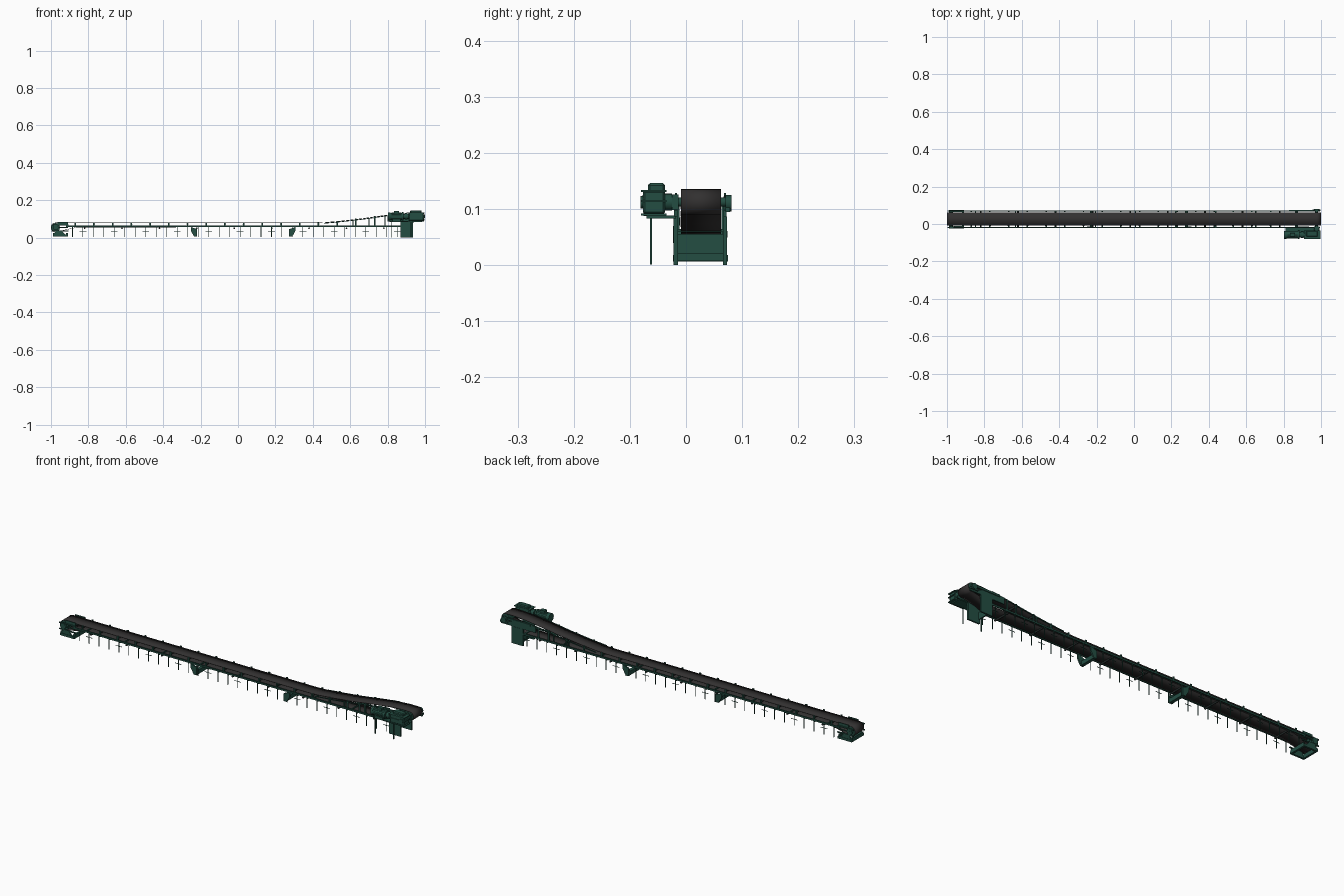
import bpy, bmesh, math
from mathutils import Vector

if "Cube" in bpy.data.objects:
    bpy.data.objects.remove(bpy.data.objects["Cube"])

def mat(name, c):
    m = bpy.data.materials.new(name)
    m.diffuse_color = (*c, 1)
    m.use_nodes = True
    m.node_tree.nodes["Principled BSDF"].inputs["Base Color"].default_value = m.diffuse_color
    return m
GREEN = mat("dark green paint", (0.017, 0.075, 0.055))
RUBBER = mat("belt rubber", (0.032, 0.030, 0.030))
STEEL = mat("dark steel", (0.02, 0.028, 0.027))

YC = 0.0265                       # conveyor centre line
SIDES = (-0.018, 0.0695)          # side frames

def finish(name, bm, m, smooth=False):
    bmesh.ops.recalc_face_normals(bm, faces=bm.faces)
    me = bpy.data.meshes.new(name)
    bm.to_mesh(me)
    bm.free()
    me.materials.append(m)
    o = bpy.data.objects.new(name, me)
    bpy.context.collection.objects.link(o)
    if smooth:
        bpy.context.view_layer.objects.active = o
        o.select_set(True)
        bpy.ops.object.shade_smooth_by_angle(angle=math.radians(35))
        o.select_set(False)
    return o

def add_box(bm, x0, x1, y0, y1, z0, z1):
    vs = bmesh.ops.create_cube(bm, size=1)["verts"]
    for v in vs:
        v.co = Vector(((x0 + x1) / 2 + v.co.x * (x1 - x0),
                       (y0 + y1) / 2 + v.co.y * (y1 - y0),
                       (z0 + z1) / 2 + v.co.z * (z1 - z0)))

def boxes(name, items, m=GREEN):
    bm = bmesh.new()
    for b in items:
        add_box(bm, *b)
    return finish(name, bm, m)

def add_rod(bm, a, b, r, n=20):
    a, b = Vector(a), Vector(b)
    d = b - a
    vs = bmesh.ops.create_cone(bm, cap_ends=True, segments=n, radius1=r, radius2=r,
                               depth=d.length)["verts"]
    q = d.to_track_quat('Z', 'Y')
    for v in vs:
        v.co = q @ v.co + (a + b) / 2

def rods(name, items, m=GREEN, n=20):
    bm = bmesh.new()
    for a, b, r in items:
        add_rod(bm, a, b, r, n)
    return finish(name, bm, m, True)

def plate(name, pts, ys, t, m=GREEN):
    """XZ outline extruded along y, repeated at each y"""
    bm = bmesh.new()
    for y in ys:
        f = bm.faces.new([bm.verts.new((x, y - t / 2, z)) for x, z in pts])
        g = bmesh.ops.extrude_face_region(bm, geom=[f])["geom"]
        for v in g:
            if isinstance(v, bmesh.types.BMVert):
                v.co.y += t
    return finish(name, bm, m)

# ---- belt loop: carrying run, head wrap, return run, tail wrap
TOP = [(-0.975, 0.079), (0.40, 0.079), (0.46, 0.081), (0.55, 0.089), (0.66, 0.1015),
       (0.79, 0.120), (0.87, 0.130), (0.93, 0.134), (0.977, 0.134)]
def ztop(x):
    for (x0, z0), (x1, z1) in zip(TOP, TOP[1:]):
        if x <= x1:
            return z0 + (z1 - z0) * (x - x0) / (x1 - x0)
    return TOP[-1][1]

HEAD, HR = (0.977, 0.112), 0.022
TAIL, TR = (-0.975, 0.0545), 0.0245
def arc(c, r, a0, a1, n=14):
    return [(c[0] + r * math.cos(math.radians(a0 + (a1 - a0) * i / n)),
             c[1] + r * math.sin(math.radians(a0 + (a1 - a0) * i / n))) for i in range(n + 1)]
loop = TOP[1:-1] + arc(HEAD, HR, 90, -100) + [(0.90, 0.075), (0.86, 0.058), (-0.86, 0.056)] \
    + arc(TAIL, TR, 285, 90)
bm = bmesh.new()
rows = [[bm.verts.new((x, y, z)) for y in (YC - 0.0355, YC + 0.0355)] for x, z in loop]
for i, a in enumerate(rows):
    b = rows[(i + 1) % len(rows)]
    bm.faces.new((a[0], a[1], b[1], b[0]))
belt = finish("conveyor_belt", bm, RUBBER, True)
s = belt.modifiers.new("thickness", 'SOLIDIFY')
s.thickness, s.offset = 0.002, 0

# ---- drums with shafts
rods("head_drum", [((HEAD[0], YC - 0.034, HEAD[1]), (HEAD[0], YC + 0.034, HEAD[1]), 0.0205),
                   ((HEAD[0], -0.04, HEAD[1]), (HEAD[0], 0.081, HEAD[1]), 0.008)], GREEN, 32)
rods("tail_drum", [((TAIL[0], YC - 0.034, TAIL[1]), (TAIL[0], YC + 0.034, TAIL[1]), 0.023),
                   ((TAIL[0], -0.023, TAIL[1]), (TAIL[0], 0.074, TAIL[1]), 0.006)], GREEN, 32)

# ---- long side stringers and cross ties
boxes("stringers", [(-0.92, 0.88, y - 0.003, y + 0.003, 0.057, 0.065) for y in SIDES])
boxes("cross_ties", [(-0.85 + i * 0.214, -0.844 + i * 0.214, *SIDES, 0.059, 0.064) for i in range(9)])

# ---- thin ground legs with tie bars
legx = [-0.885 + 0.056 * i for i in range(32)]
boxes("ground_legs", [(x - 0.0015, x + 0.0015, y - 0.0015, y + 0.0015, 0.003, 0.06)
                      for x in legx for y in SIDES])
boxes("leg_tie_bars", [(x - 0.018, x + 0.018, y - 0.001, y + 0.001, 0.034, 0.036)
                       for x in legx[1::3] for y in SIDES])

# ---- idler stations: roller plus end brackets
idx = [-0.87 + 0.1 * i for i in range(17)]
rods("carrying_rollers", [((x, YC - 0.036, ztop(x) - 0.0065), (x, YC + 0.036, ztop(x) - 0.0065), 0.005)
                          for x in idx], STEEL, 12)
boxes("idler_brackets", [(x - 0.004, x + 0.004, y - 0.003, y + 0.003, 0.064, ztop(x) + 0.003)
                         for x in idx for y in (-0.0145, 0.0665)])
rods("return_rollers", [((x + 0.05, SIDES[0], 0.0505), (x + 0.05, SIDES[1], 0.0505), 0.0045)
                        for x in idx[::2]], STEEL, 12)

# ---- incline posts and sloped rails
boxes("incline_posts", [(x - 0.003, x + 0.003, y - 0.0025, y + 0.0025, 0.064, ztop(x) - 0.003)
                        for x in (0.53, 0.615, 0.70, 0.785) for y in SIDES])
sl = TOP[2:-2]
plate("incline_rails", [(x, z - 0.002) for x, z in sl] + [(x, z - 0.006) for x, z in reversed(sl)],
      SIDES, 0.004)

# ---- two intermediate trestles
for i, (x, d) in enumerate(((-0.235, 1), (0.29, -1))):
    plate("trestle_sides_%d" % i, [(x - 0.017 * d, 0.057), (x + 0.017 * d, 0.045), (x + 0.017 * d, 0.006),
                                   (x, 0.006), (x - 0.017 * d, 0.036)], SIDES, 0.008)
    boxes("trestle_beam_%d" % i, [(x + d * 0.009 - 0.008, x + d * 0.009 + 0.008, *SIDES, 0.007, 0.028)])

# ---- tail station: ring base, cheek plates, bearings, take-up screws
boxes("tail_base", [(-0.99, -0.91, y - 0.005, y + 0.005, 0.006, 0.018) for y in SIDES] +
      [(x, x + 0.01, *SIDES, 0.006, 0.026) for x in (-0.99, -0.92)])
plate("tail_cheeks", [(-0.985, 0.018), (-0.975, 0.034), (-0.94, 0.034), (-0.925, 0.018)], SIDES, 0.006)
boxes("tail_take_up_frame", [(-0.998, -0.905, y - 0.003, y + 0.003, z, z + 0.005)
                             for y in SIDES for z in (0.034, 0.066)])
rods("tail_bearings", [((TAIL[0], y - 0.005, TAIL[1]), (TAIL[0], y + 0.004, TAIL[1]), 0.015) for y in SIDES] +
     [((-0.96, y, TAIL[1]), (-0.91, y, TAIL[1]), 0.003) for y in SIDES])
boxes("tail_guards", [(-0.965, -0.91, y - 0.0015, y + 0.0015, 0.07, 0.085) for y in (-0.012, 0.065)])

# ---- head station
boxes("head_leg_plates", [(0.87, 0.935, y - 0.004, y + 0.004, 0.0, 0.086) for y in SIDES] +
      [(0.87, 0.876, *SIDES, 0.02, 0.055)])
plate("head_cheeks", [(0.80, 0.086), (0.995, 0.086), (0.995, 0.098), (0.95, 0.104), (0.90, 0.122),
                      (0.84, 0.122), (0.80, 0.116)], SIDES, 0.006)
boxes("head_side_rails", [(0.83, 0.96, 0.068, 0.076, 0.112, 0.122)])
boxes("head_bearing", [(0.955, 0.998, 0.07, 0.078, 0.094, 0.102), (0.962, 0.992, -0.025, -0.013, 0.098, 0.126)])
rods("head_bearing_cap", [((HEAD[0], 0.07, 0.11), (HEAD[0], 0.081, 0.11), 0.0145)])

# ---- drive platform
boxes("drive_platform", [(0.81, 0.985, -0.07, -0.018, 0.083, 0.088)])
boxes("platform_legs", [(x - 0.002, x + 0.002, -0.0645, -0.0605, 0.001, 0.085) for x in (0.82, 0.925)])

# ---- drive motor with cooling ribs
MY, MZ = -0.058, 0.114
rods("motor", [((0.808, MY, MZ), (0.885, MY, MZ), 0.019), ((0.803, MY, MZ), (0.815, MY, MZ), 0.021),
               ((0.876, MY, MZ), (0.884, MY, MZ), 0.022), ((0.884, MY, MZ), (0.915, MY, MZ), 0.013),
               ((0.892, MY, MZ), (0.905, MY, MZ), 0.017)], GREEN, 24)
bm = bmesh.new()
for k in range(16):
    a = math.tau * k / 16
    c, s = math.cos(a), math.sin(a)
    add_rod(bm, (0.82, MY + 0.0195 * c, MZ + 0.0195 * s), (0.874, MY + 0.0195 * c, MZ + 0.0195 * s), 0.0015, 6)
finish("motor_ribs", bm, GREEN)
boxes("motor_mounts", [(0.825, 0.87, MY - 0.018, MY + 0.018, 0.087, 0.1), (0.835, 0.86, MY - 0.01, MY + 0.01, 0.13, 0.143)])

# ---- gearbox
g = boxes("gearbox", [(0.912, 0.992, -0.077, -0.037, 0.09, 0.133), (0.92, 0.982, -0.068, -0.037, 0.13, 0.146)])
b = g.modifiers.new("edge", 'BEVEL')
b.width, b.segments = 0.004, 1
boxes("gearbox_flanges", [(0.908, 0.997, -0.08, -0.035, z, z + 0.004) for z in (0.088, 0.112, 0.13)])
rods("output_coupling", [((HEAD[0], -0.037, HEAD[1]), (HEAD[0], -0.025, HEAD[1]), 0.015),
                         ((HEAD[0], -0.081, HEAD[1]), (HEAD[0], -0.075, HEAD[1]), 0.011)])
